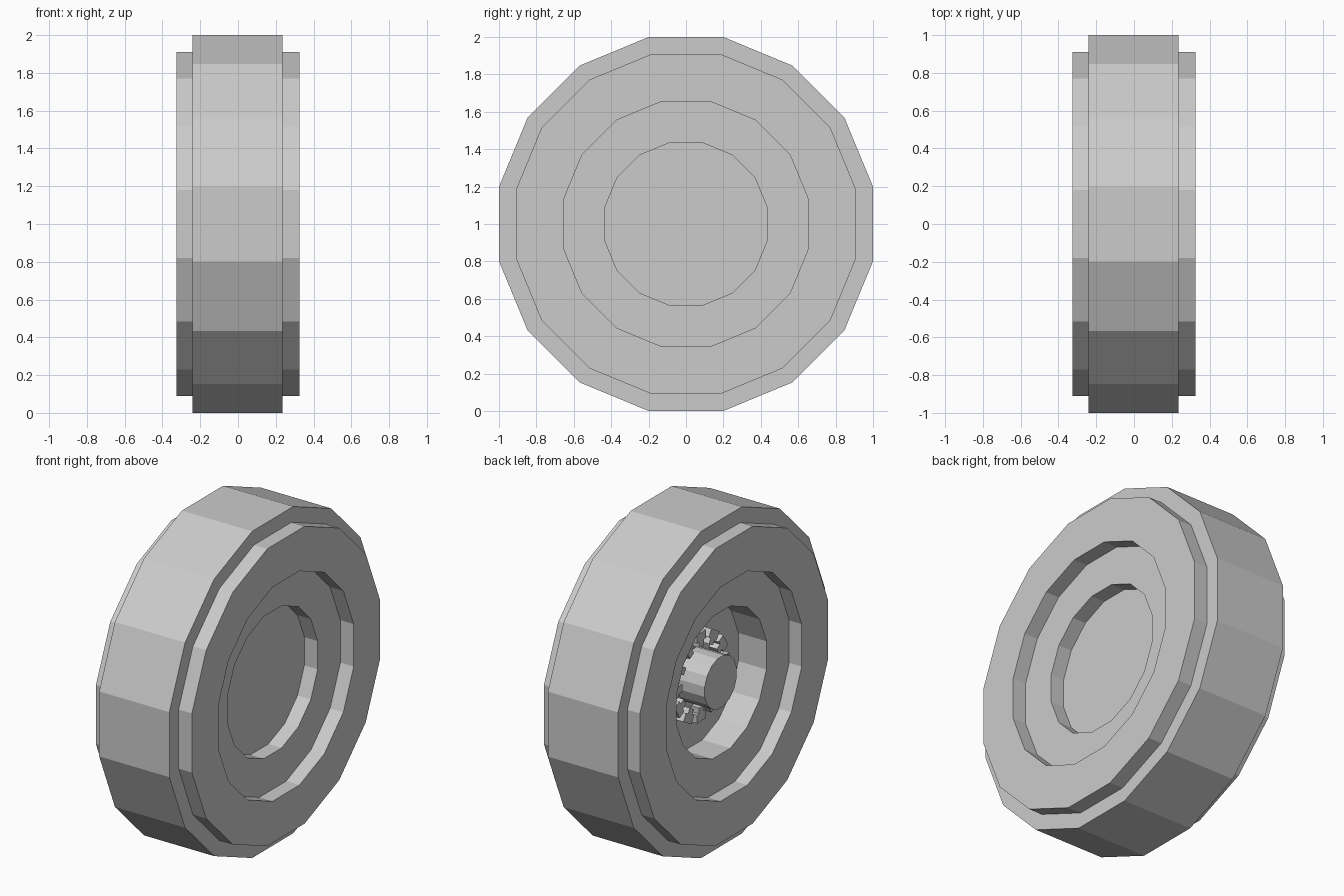
import bpy, bmesh, math
from mathutils import Matrix

cube = bpy.data.objects.get("Cube")
if cube:
    bpy.data.objects.remove(cube, do_unlink=True)

SIDES = 16
AXLE_Z = 1.0

grey = bpy.data.materials.new("plain grey")
grey.use_nodes = True
colour = (0.6, 0.6, 0.6, 1)
grey.diffuse_color = colour
grey.node_tree.nodes["Principled BSDF"].inputs["Base Color"].default_value = colour


def finish(name, bm):
    bmesh.ops.recalc_face_normals(bm, faces=bm.faces)
    mesh = bpy.data.meshes.new(name)
    bm.to_mesh(mesh)
    bm.free()
    mesh.materials.append(grey)
    obj = bpy.data.objects.new(name, mesh)
    obj.location.z = AXLE_Z
    bpy.context.collection.objects.link(obj)
    return obj


def lathe(name, profile, closed=False):
    """Turn (x, flat radius) points about the x axis; open profiles get end caps."""
    bm = bmesh.new()
    rings = []
    for x, flat in profile:
        r = flat / math.cos(math.pi / SIDES)
        angles = [(i + 0.5) * math.tau / SIDES for i in range(SIDES)]
        rings.append([bm.verts.new((x, r * math.cos(a), r * math.sin(a))) for a in angles])
    pairs = list(zip(rings, rings[1:]))
    if closed:
        pairs.append((rings[-1], rings[0]))
    else:
        bm.faces.new(rings[0])
        bm.faces.new(rings[-1])
    for a, b in pairs:
        for i in range(SIDES):
            j = (i + 1) % SIDES
            bm.faces.new((a[i], a[j], b[j], b[i]))
    return finish(name, bm)


# Tyre with raised sidewalls
lathe("tyre", [(-0.24, 1), (0.235, 1), (0.235, 0.91), (0.325, 0.91), (0.325, 0.655),
               (0.235, 0.655), (-0.24, 0.655), (-0.325, 0.655), (-0.325, 0.91),
               (-0.24, 0.91)], closed=True)

# Rim ring and the web that closes its middle
lathe("rim", [(0.235, 0.655), (0.235, 0.435), (-0.24, 0.435), (-0.24, 0.655)], closed=True)
lathe("web", [(-0.05, 0.435), (0.145, 0.435)])

# Axle stub on the inner side
lathe("hub", [(-0.235, 0.155), (-0.05, 0.155)])

# Ring of stepped teeth around the hub
bm = bmesh.new()
TEETH = 12
for i in range(TEETH):
    turn = Matrix.Rotation(i * math.tau / TEETH, 4, 'X')
    for radius, depth, width in ((0.245, 0.05, 0.09), (0.205, 0.04, 0.045)):
        place = Matrix.Translation((-0.075, 0, radius))
        size = Matrix.Diagonal((0.06, width, depth, 1))
        bmesh.ops.create_cube(bm, size=1, matrix=turn @ place @ size)
finish("hub_teeth", bm)
